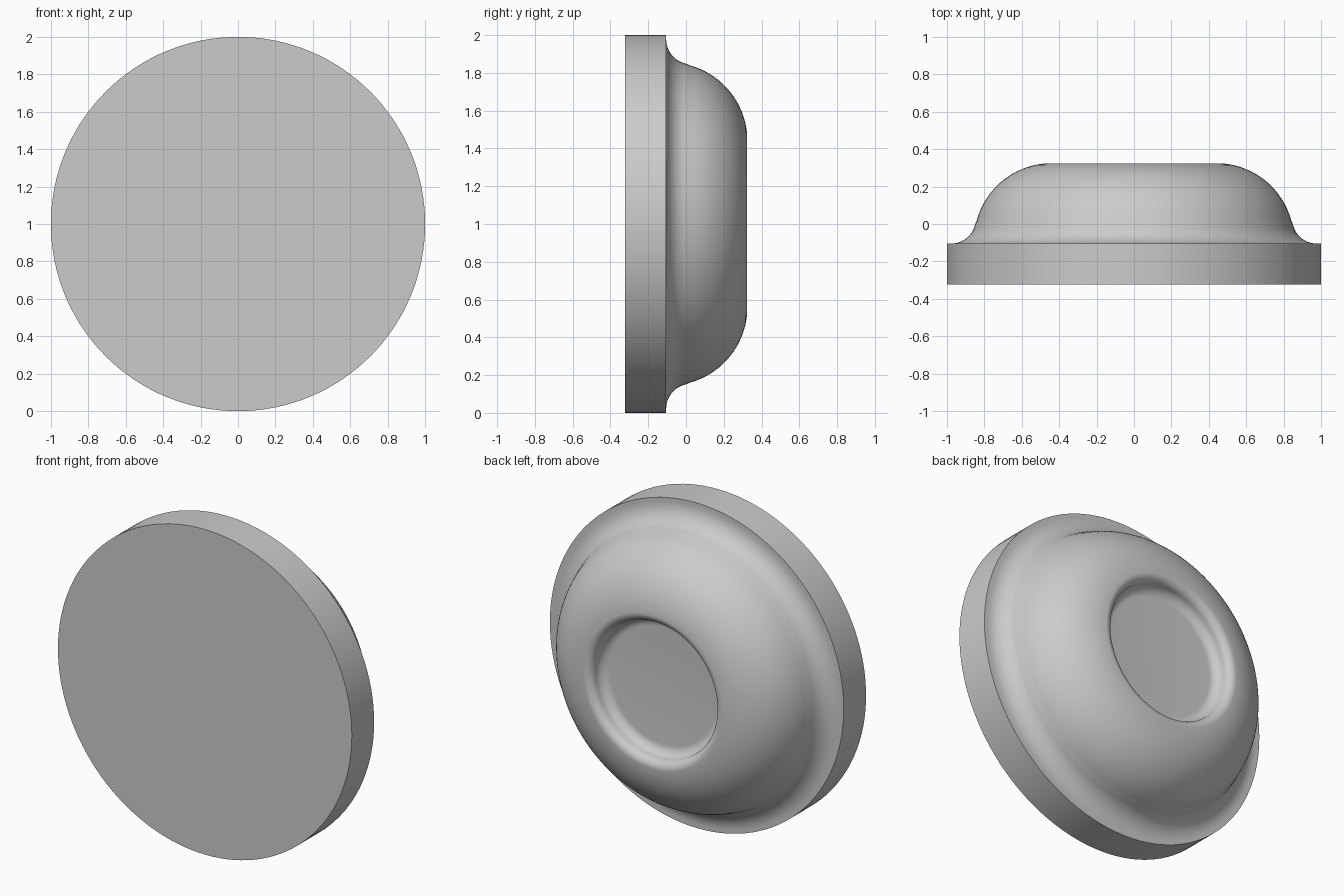
import bpy, bmesh
from math import sin, cos, pi, radians, tau
from mathutils import Matrix, Vector

cube = bpy.data.objects.get("Cube")
if cube:
    bpy.data.objects.remove(cube, do_unlink=True)

grey = bpy.data.materials.new("plain grey")
grey.use_nodes = True
colour = (0.6, 0.6, 0.6, 1)
grey.diffuse_color = colour
grey.node_tree.nodes["Principled BSDF"].inputs["Base Color"].default_value = colour


def arc(cx, cy, rad, start, end, steps):
    """Points on an arc in the (radius, depth) plane, angles in degrees."""
    angles = [radians(start + (end - start) * i / steps) for i in range(steps + 1)]
    return [(cx + rad * cos(a), cy + rad * sin(a)) for a in angles]


def lathe(name, profile, segments=128):
    """Revolve a (radius, y) profile about the y axis."""
    bm = bmesh.new()
    rings = []
    for r, y in profile:
        if r < 1e-6:
            rings.append([bm.verts.new((0, y, 0))])
        else:
            rings.append([bm.verts.new((r * cos(tau * i / segments), y, r * sin(tau * i / segments)))
                          for i in range(segments)])
    for a, b in zip(rings, rings[1:]):
        for i in range(segments):
            j = (i + 1) % segments
            corners = [a[i % len(a)], a[j % len(a)], b[j % len(b)], b[i % len(b)]]
            bm.faces.new(list(dict.fromkeys(corners)))
    bmesh.ops.recalc_face_normals(bm, faces=bm.faces)
    mesh = bpy.data.meshes.new(name)
    bm.to_mesh(mesh)
    bm.free()
    mesh.materials.append(grey)
    obj = bpy.data.objects.new(name, mesh)
    bpy.context.collection.objects.link(obj)
    obj.location.z = 1
    bpy.ops.object.select_all(action="DESELECT")
    obj.select_set(True)
    bpy.context.view_layer.objects.active = obj
    bpy.ops.object.shade_smooth_by_angle(angle=radians(35))
    return obj


# Flat disc, cove, rounded dome, rolled lip and sunken round floor
profile = [(0, -0.322), (1, -0.322), (1, -0.105)]
profile += arc(0.978, 0.027, 0.132, 270, 192, 12)     # cove
profile += arc(0.44, -0.09, 0.415, 12, 86, 24)[1:]    # dome
profile += arc(0.468, 0.274, 0.05, 90, 165, 8)        # rolled lip
profile += arc(0.36, 0.282, 0.06, 345, 270, 8)        # floor fillet
profile += [(0, 0.222)]
lathe("domed_knob", profile)
